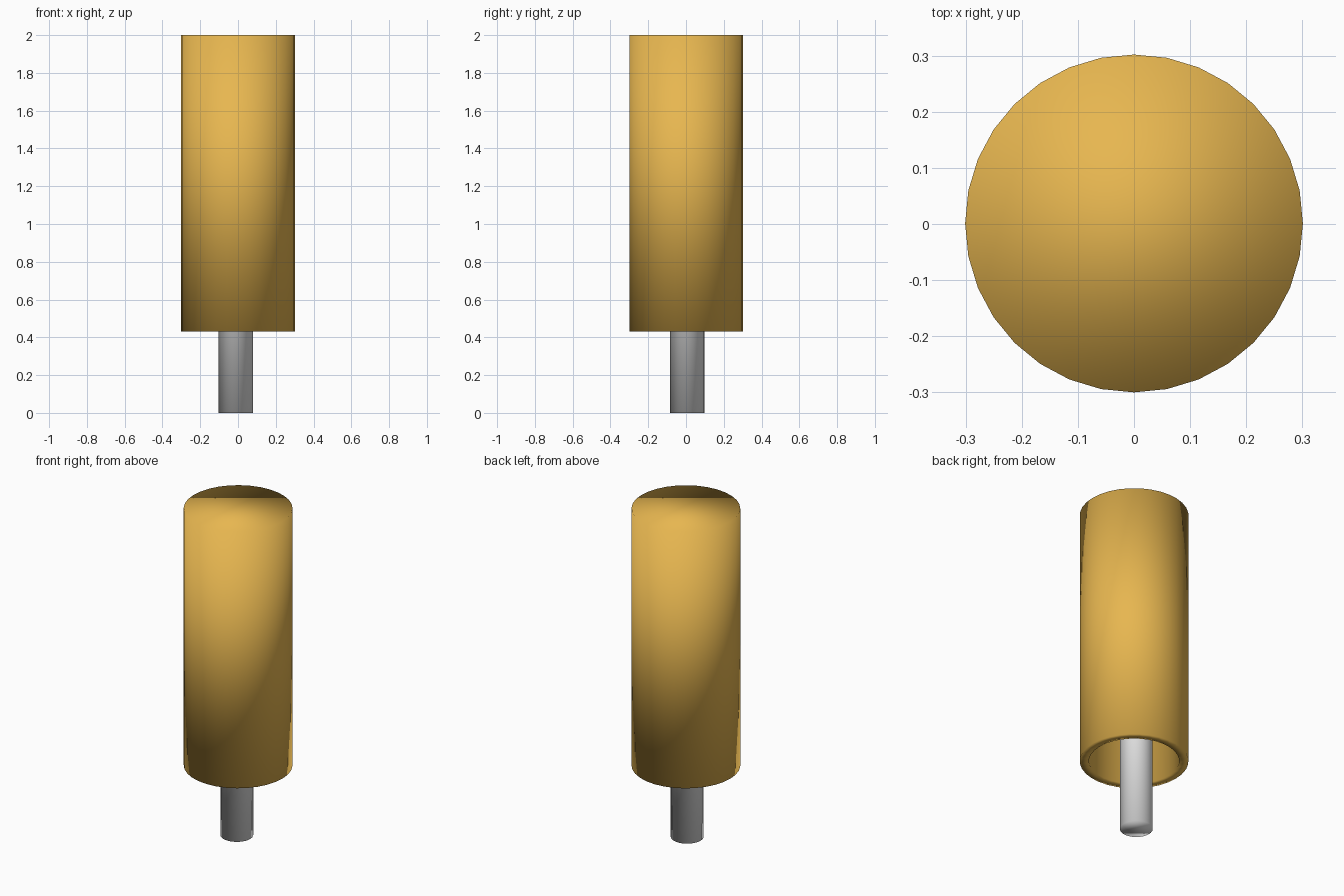
import bpy, bmesh
from math import cos, sin, tau

if "Cube" in bpy.data.objects:
    bpy.data.objects.remove(bpy.data.objects["Cube"])

SIDES = 32


def material(name, rgb):
    m = bpy.data.materials.new(name)
    m.diffuse_color = (*rgb, 1.0)
    m.use_nodes = True
    m.node_tree.nodes["Principled BSDF"].inputs["Base Color"].default_value = m.diffuse_color
    return m


def turned_part(name, profile, centre, mat):
    """Lathe (radius, z) rings and cap both ends, fully smooth."""
    bm = bmesh.new()
    rings = [[bm.verts.new((centre[0] + r * cos(tau * i / SIDES),
                            centre[1] + r * sin(tau * i / SIDES), z))
              for i in range(SIDES)] for r, z in profile]
    for a, b in zip(rings, rings[1:]):
        for i in range(SIDES):
            j = (i + 1) % SIDES
            bm.faces.new((a[i], a[j], b[j], b[i]))
    bm.faces.new(rings[0])
    bm.faces.new(rings[-1])
    bmesh.ops.recalc_face_normals(bm, faces=bm.faces)
    for f in bm.faces:
        f.smooth = True
    me = bpy.data.meshes.new(name)
    bm.to_mesh(me)
    bm.free()
    me.materials.append(mat)
    ob = bpy.data.objects.new(name, me)
    bpy.context.collection.objects.link(ob)
    return ob


gold = material("gold", (0.80, 0.47, 0.08))
grey = material("light grey", (0.80, 0.80, 0.80))

# Hollow sleeve: closed top, open underneath
turned_part("sleeve", [(0.301, 2.0), (0.301, 0.43), (0.25, 0.43), (0.25, 1.95)],
            (0, 0.001), gold)

# Pin running up inside the sleeve, slightly off centre
turned_part("pin", [(0.091, 0.0), (0.091, 1.95)], (-0.012, 0.006), grey)
